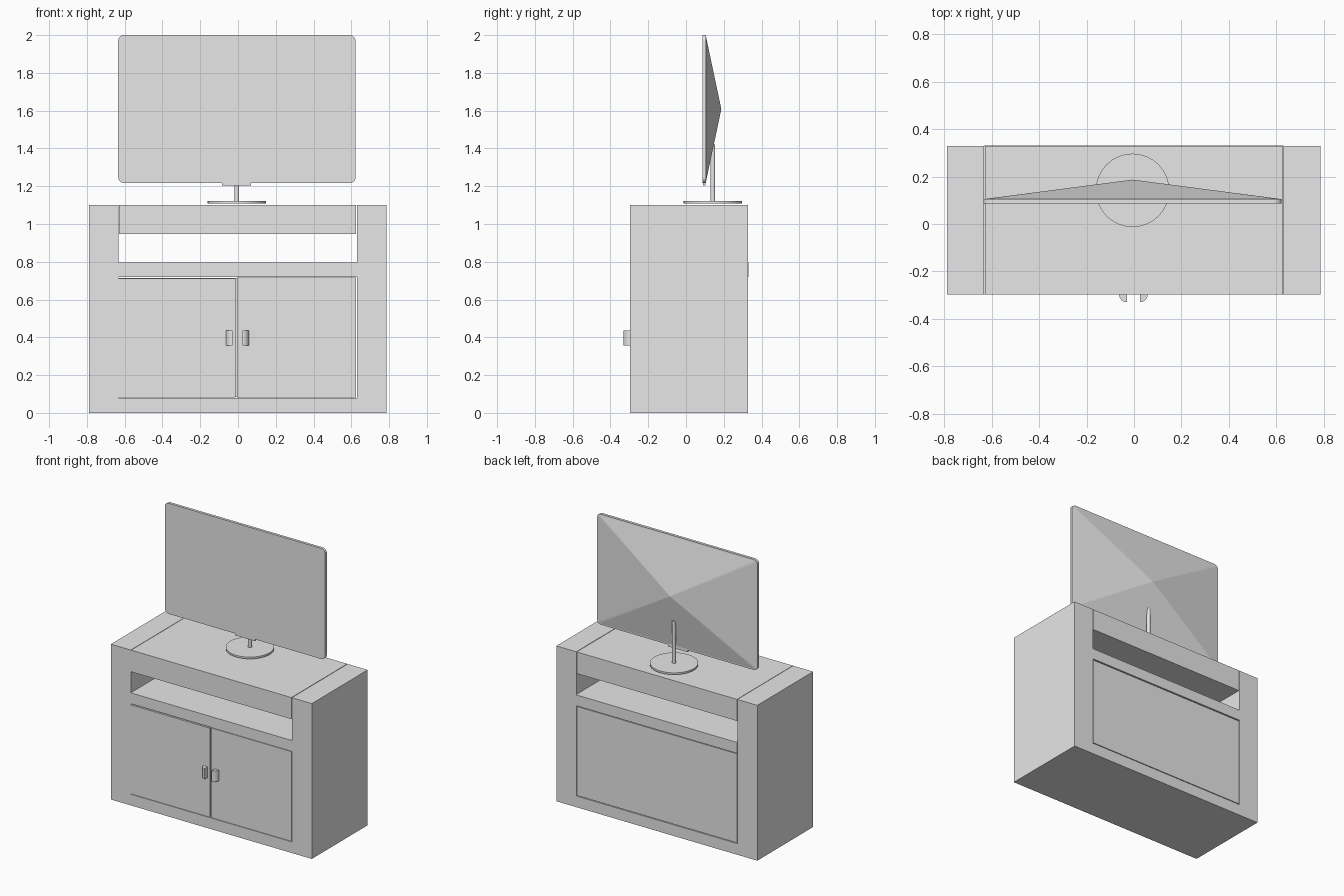
import bpy, bmesh, math
from mathutils import Matrix, Vector

cube = bpy.data.objects.get("Cube")
if cube:
    bpy.data.objects.remove(cube, do_unlink=True)

GREY = (0.8, 0.8, 0.8, 1.0)
grey = bpy.data.materials.new("plain_grey")
grey.use_nodes = True
grey.diffuse_color = GREY
grey.node_tree.nodes["Principled BSDF"].inputs["Base Color"].default_value = GREY


def finish(name, bm):
    bmesh.ops.recalc_face_normals(bm, faces=bm.faces)
    mesh = bpy.data.meshes.new(name)
    bm.to_mesh(mesh)
    bm.free()
    mesh.materials.append(grey)
    obj = bpy.data.objects.new(name, mesh)
    bpy.context.collection.objects.link(obj)
    return obj


def box(name, x, y, z):
    bm = bmesh.new()
    bmesh.ops.create_cube(bm, size=1)
    for v in bm.verts:
        v.co = Vector([(a + b) / 2 + c * (b - a) for (a, b), c in zip((x, y, z), v.co)])
    return finish(name, bm)


def prism(name, points, axis):
    """Extrude a flat outline along a vector."""
    bm = bmesh.new()
    face = bm.faces.new([bm.verts.new(p) for p in points])
    ext = bmesh.ops.extrude_face_region(bm, geom=[face])
    bmesh.ops.translate(bm, vec=axis,
                        verts=[e for e in ext["geom"] if isinstance(e, bmesh.types.BMVert)])
    return finish(name, bm)


def cylinder(name, x, y, z, radius, sides):
    bm = bmesh.new()
    bmesh.ops.create_cone(bm, cap_ends=True, segments=sides, radius1=radius,
                          radius2=radius, depth=z[1] - z[0],
                          matrix=Matrix.Translation((x, y, sum(z) / 2)))
    obj = finish(name, bm)
    bpy.context.view_layer.objects.active = obj
    obj.select_set(True)
    bpy.ops.object.shade_smooth_by_angle(angle=math.radians(35))
    obj.select_set(False)
    return obj


def rounded_rect(x, z, y, r, steps=5):
    """Rounded rectangle outline in the XZ plane."""
    corners = ((x[1] - r, z[1] - r), (x[0] + r, z[1] - r),
               (x[0] + r, z[0] + r), (x[1] - r, z[0] + r))
    pts = []
    for i, (cx, cz) in enumerate(corners):
        for k in range(steps + 1):
            a = (i + k / steps) * math.pi / 2
            pts.append((cx + r * math.cos(a), y, cz + r * math.sin(a)))
    return pts


# Cabinet carcass
FRONT, BACK = -0.297, 0.328
depth = (FRONT, BACK)
box("right_side_panel", (-0.788, -0.632), depth, (0, 1.1))
box("left_side_panel", (0.63, 0.786), depth, (0, 1.1))
inner = (-0.629, 0.626)
box("top_board", inner, depth, (0.947, 1.1))
box("middle_shelf", (-0.632, 0.63), (FRONT, 0.332), (0.72, 0.797))
box("plinth", (-0.632, 0.63), depth, (0, 0.079))
box("back_panel", inner, (0.305, BACK), (0.084, 0.714))

# Doors and their quarter-round handles
box("right_door", (-0.632, -0.012), (FRONT, -0.27), (0.082, 0.712))
box("left_door", (-0.004, 0.626), (FRONT, -0.27), (0.082, 0.717))
for name, edge, side in (("right_handle", -0.03, -1), ("left_handle", 0.025, 1)):
    outline = [(edge, FRONT, 0.358)]
    for k in range(9):
        a = k / 8 * math.pi / 2
        outline.append((edge + side * 0.033 * math.cos(a),
                        FRONT - 0.033 * math.sin(a), 0.358))
    prism(name, outline, (0, 0, 0.077))

# Television panel with rounded corners
MID = -0.006
prism("screen_panel", rounded_rect((-0.634, 0.622), (1.217, 2.0), 0.087, 0.03), (0, 0.019, 0))

# Pyramid-shaped rear shell
bm = bmesh.new()
rim = [bm.verts.new(p) for p in rounded_rect((-0.626, 0.614), (1.225, 1.992), 0.106, 0.012, 2)]
apex = bm.verts.new((MID, 0.187, 1.608))
for a, b in zip(rim, rim[1:] + rim[:1]):
    bm.faces.new((a, b, apex))
bm.faces.new(rim)
finish("rear_shell", bm)

# Small lip below the screen
box("screen_lip", (-0.084, 0.07), (0.089, 0.104), (1.203, 1.22))

# Stand
cylinder("stand_base", MID, 0.142, (1.109, 1.122), 0.155, 32)
cylinder("stand_post", MID, 0.142, (1.12, 1.42), 0.0125, 16)
